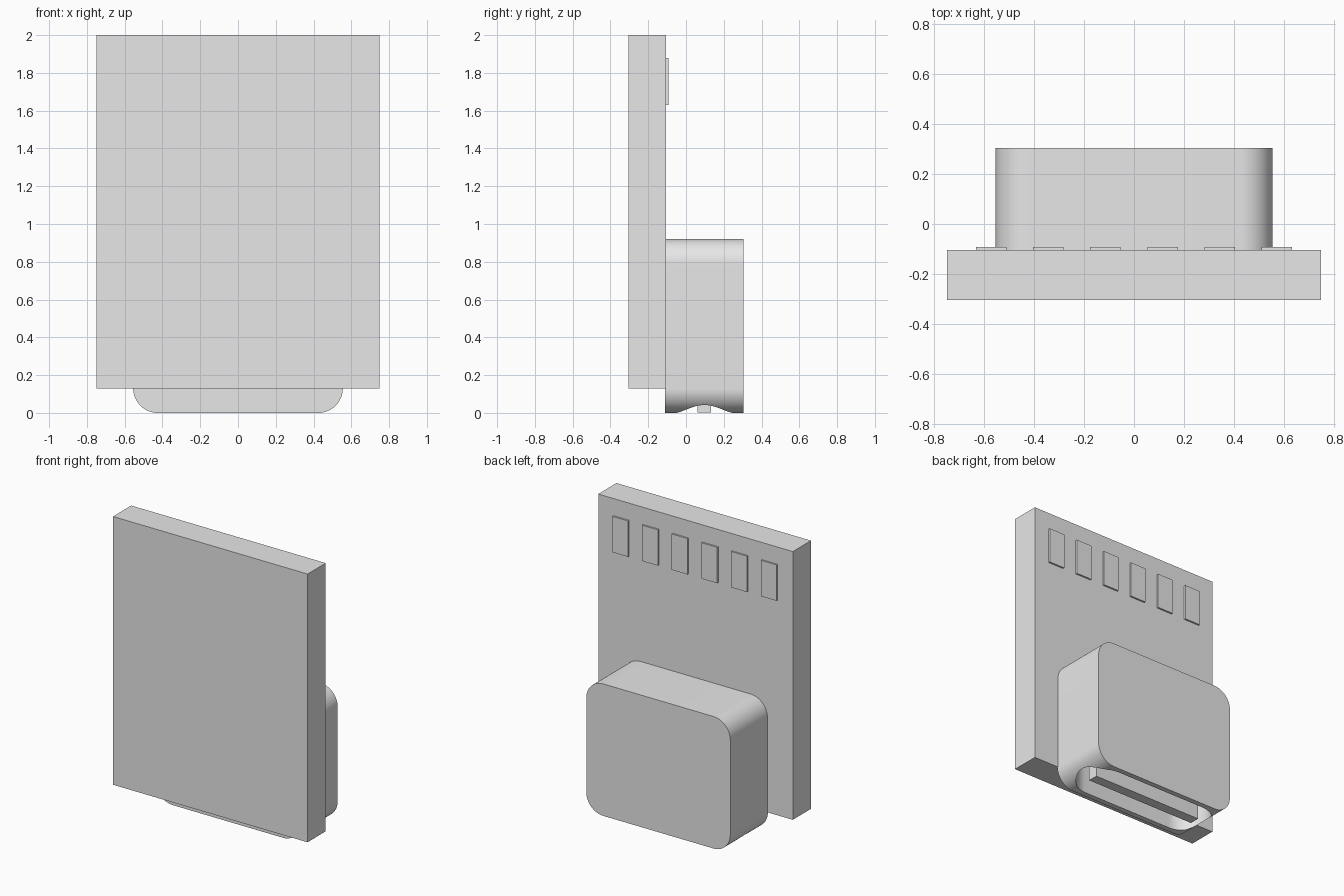
import bpy
import bmesh
import math

default_cube = bpy.data.objects.get("Cube")
if default_cube:
    bpy.data.objects.remove(default_cube, do_unlink=True)

grey = bpy.data.materials.new("light grey")
grey.use_nodes = True
grey.diffuse_color = (0.8, 0.8, 0.8, 1)
grey.node_tree.nodes["Principled BSDF"].inputs["Base Color"].default_value = (0.8, 0.8, 0.8, 1)


def add_object(name, bm):
    bmesh.ops.recalc_face_normals(bm, faces=bm.faces)
    mesh = bpy.data.meshes.new(name)
    bm.to_mesh(mesh)
    bm.free()
    mesh.materials.append(grey)
    obj = bpy.data.objects.new(name, mesh)
    bpy.context.collection.objects.link(obj)
    return obj


def box(name, x, y, z):
    """Box from (min, max) pairs."""
    bm = bmesh.new()
    bmesh.ops.create_cube(bm, size=1)
    for v in bm.verts:
        v.co = [(lo + hi) / 2 + c * (hi - lo) for c, (lo, hi) in zip(v.co, (x, y, z))]
    return add_object(name, bm)


def rounded_prism(name, half_w, half_h, radius, place, extrude, steps=16):
    """Rounded rectangle placed in 3D by a function, then extruded."""
    bm = bmesh.new()
    verts = []
    for corner, (sx, sy) in enumerate(((1, 1), (-1, 1), (-1, -1), (1, -1))):
        for i in range(steps + 1):
            a = math.pi / 2 * (corner + i / steps)
            u = sx * (half_w - radius) + radius * math.cos(a)
            v = sy * (half_h - radius) + radius * math.sin(a)
            verts.append(bm.verts.new(place(u, v)))
    face = bm.faces.new(verts)
    new = bmesh.ops.extrude_face_region(bm, geom=[face])["geom"]
    moved = [g for g in new if isinstance(g, bmesh.types.BMVert)]
    bmesh.ops.translate(bm, verts=moved, vec=extrude)
    bmesh.ops.remove_doubles(bm, verts=bm.verts, dist=0.0001)
    return add_object(name, bm)


# Circuit board
BOARD_BACK = -0.105
box("circuit_board", (-0.75, 0.75), (-0.305, BOARD_BACK), (0.13, 2.0))

# Row of contact pads
for i in range(6):
    cx = (i - 2.5) * 0.229
    box(f"contact_pad_{i + 1}", (cx - 0.061, cx + 0.061),
        (BOARD_BACK - 0.01, BOARD_BACK + 0.012), (1.63, 1.88))

# Socket shell with a rounded opening underneath
MID_Y = 0.0975
shell = rounded_prism("socket_shell", 0.555, 0.46, 0.13,
                      lambda u, v: (u, -0.11, v + 0.46), (0, 0.415, 0))
cutter = rounded_prism("opening_cutter", 0.52, 0.17, 0.169,
                       lambda u, v: (u, v + MID_Y, -0.1), (0, 0, 0.85))
cutter.hide_render = True
cut = shell.modifiers.new("opening", 'BOOLEAN')
cut.operation = 'DIFFERENCE'
cut.solver = 'EXACT'
cut.object = cutter
bpy.ops.object.select_all(action='DESELECT')
shell.select_set(True)
bpy.context.view_layer.objects.active = shell
bpy.ops.object.modifier_apply(modifier=cut.name)
bpy.data.objects.remove(cutter, do_unlink=True)
bpy.ops.object.shade_smooth_by_angle(angle=math.radians(30))

# Contact tongue inside the opening
box("contact_tongue", (-0.43, 0.43), (MID_Y - 0.036, MID_Y + 0.036), (0.003, 0.77))
